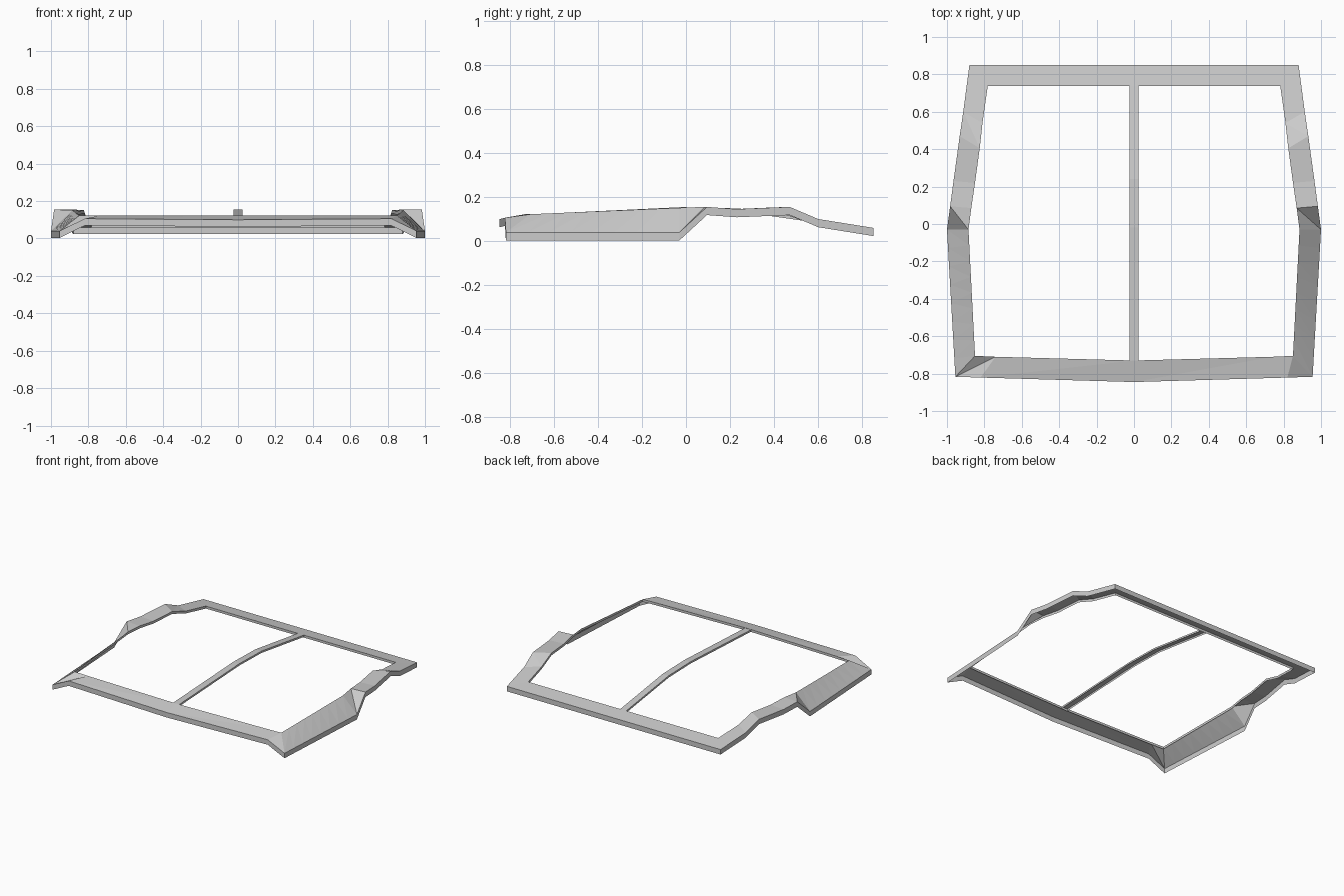
import bpy
import bmesh
from mathutils import Vector

cube = bpy.data.objects.get("Cube")
if cube:
    bpy.data.objects.remove(cube, do_unlink=True)

grey = bpy.data.materials.new("plain grey")
grey.use_nodes = True
colour = (0.6, 0.6, 0.6, 1)
grey.diffuse_color = colour
grey.node_tree.nodes["Principled BSDF"].inputs["Base Color"].default_value = colour


def channel(name, outer, inner, outer_drop, inner_drop, closed):
    """Pressed sheet: a top band with a hanging skirt along each edge."""
    bm = bmesh.new()

    def edge(points, drop):
        return [bm.verts.new((x, y, z - drop)) for x, y, z in points]

    ot, it = edge(outer, 0), edge(inner, 0)
    ob, ib = edge(outer, outer_drop), edge(inner, inner_drop)
    n = len(outer)
    for i in range(n if closed else n - 1):
        j = (i + 1) % n
        bm.faces.new((ot[i], ot[j], it[j]))
        bm.faces.new((ot[i], it[j], it[i]))
        bm.faces.new((ot[j], ot[i], ob[i], ob[j]))
        bm.faces.new((it[i], it[j], ib[j], ib[i]))
    mesh = bpy.data.meshes.new(name)
    bm.to_mesh(mesh)
    bm.free()
    mesh.materials.append(grey)
    obj = bpy.data.objects.new(name, mesh)
    bpy.context.collection.objects.link(obj)


def refine(points, index, steps):
    """Split one segment evenly so that its twisted band stays gentle."""
    a, b = Vector(points[index]), Vector(points[index + 1])
    extra = [tuple(a.lerp(b, k / steps)) for k in range(1, steps)]
    return points[:index + 1] + extra + points[index + 1:]


def ring(half):
    """Complete a half outline, front centre to back corner, by mirroring."""
    half = refine(half, 2, 8)
    return half + [(-x, y, z) for x, y, z in reversed(half[1:])]


# Outer and inner top edges of the frame
outer_half = [
    (0, -0.845, 0.10), (0.82, -0.821, 0.106), (0.955, -0.817, 0.04),
    (1.0, -0.03, 0.04), (0.983, 0.095, 0.155), (0.965, 0.23, 0.145),
    (0.932, 0.47, 0.155), (0.913, 0.60, 0.10), (0.88, 0.85, 0.06),
]
inner_half = [
    (0, -0.73, 0.122), (0.74, -0.71, 0.122), (0.85, -0.705, 0.122),
    (0.885, -0.03, 0.151), (0.87, 0.085, 0.155), (0.85, 0.22, 0.145),
    (0.825, 0.405, 0.153), (0.81, 0.54, 0.108), (0.782, 0.738, 0.077),
]
channel("roof_frame", ring(outer_half), ring(inner_half), 0.037, 0.018, True)

# Arched bar down the middle
path = [(-0.73, 0.12), (-0.02, 0.154), (0.24, 0.148), (0.738, 0.077)]
channel("centre_bar", [(0.025, y, z) for y, z in path],
        [(-0.025, y, z) for y, z in path], 0.014, 0.014, False)
